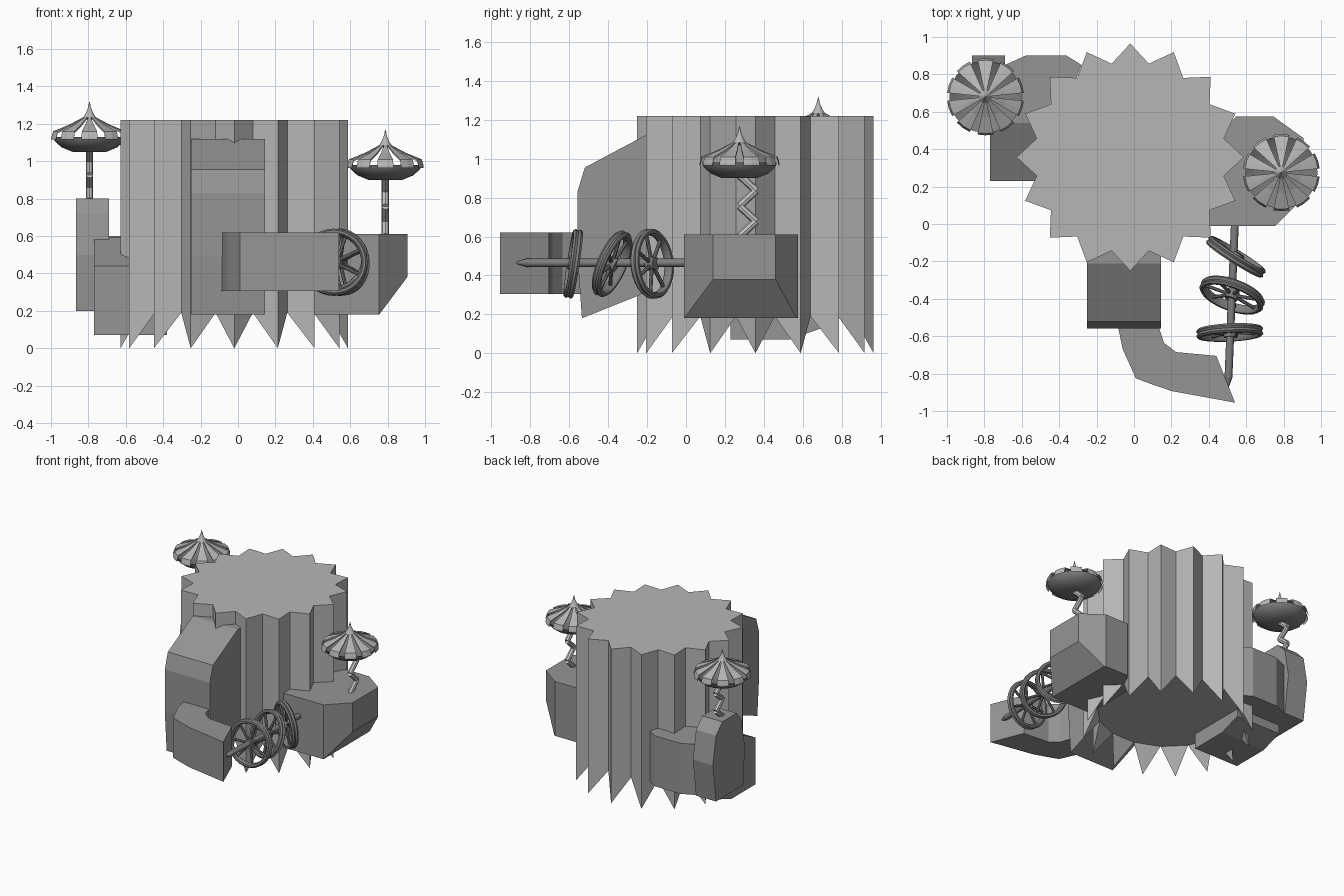
import bpy, bmesh, math
from mathutils import Vector, Matrix

if "Cube" in bpy.data.objects:
    bpy.data.objects.remove(bpy.data.objects["Cube"])


def material(name, v):
    m = bpy.data.materials.new(name)
    m.diffuse_color = (v, v, v, 1)
    m.use_nodes = True
    m.node_tree.nodes["Principled BSDF"].inputs["Base Color"].default_value = m.diffuse_color
    return m


PALE = material("pale grey", 0.56)
LIGHT = material("light grey", 0.47)
MID = material("mid grey", 0.30)
DARK = material("dark grey", 0.21)


def finish(bm, name, mat, smooth=None):
    bmesh.ops.recalc_face_normals(bm, faces=bm.faces[:])
    me = bpy.data.meshes.new(name)
    bm.to_mesh(me)
    bm.free()
    me.materials.append(mat)
    ob = bpy.data.objects.new(name, me)
    bpy.context.collection.objects.link(ob)
    if smooth:
        bpy.ops.object.select_all(action='DESELECT')
        ob.select_set(True)
        bpy.context.view_layer.objects.active = ob
        bpy.ops.object.shade_smooth_by_angle(angle=math.radians(smooth))
    return ob


def prism(name, pts, axis, a, b, mat, cut=None):
    """Outline extruded along x (pts are y,z) or z (pts are x,y); cut = (point, normal)."""
    put = (lambda p, t: (t, p[0], p[1])) if axis == 'x' else (lambda p, t: (p[0], p[1], t))
    bm = bmesh.new()
    lo = [bm.verts.new(put(p, a)) for p in pts]
    hi = [bm.verts.new(put(p, b)) for p in pts]
    bm.faces.new(lo)
    bm.faces.new(hi)
    n = len(pts)
    for i in range(n):
        j = (i + 1) % n
        bm.faces.new((lo[i], lo[j], hi[j], hi[i]))
    if cut:
        r = bmesh.ops.bisect_plane(bm, geom=bm.verts[:] + bm.edges[:] + bm.faces[:],
                                   plane_co=cut[0], plane_no=cut[1], clear_outer=True)
        edges = [e for e in r['geom_cut'] if isinstance(e, bmesh.types.BMEdge)]
        bmesh.ops.contextual_create(bm, geom=edges)
    return finish(bm, name, mat)


def rod(bm, p, q, r1, r2, seg=8):
    p, q = Vector(p), Vector(q)
    d = q - p
    m = Matrix.Translation((p + q) / 2) @ d.to_track_quat('Z', 'Y').to_matrix().to_4x4()
    bmesh.ops.create_cone(bm, cap_ends=True, segments=seg, radius1=r1, radius2=r2,
                          depth=d.length, matrix=m)


def lathe(bm, prof, seg, closed=False):
    rings = [[bm.verts.new((r * math.cos(2 * math.pi * i / seg),
                            r * math.sin(2 * math.pi * i / seg), z)) for i in range(seg)]
             for r, z in prof]
    for k in range(len(rings) if closed else len(rings) - 1):
        a, b = rings[k], rings[(k + 1) % len(rings)]
        for i in range(seg):
            j = (i + 1) % seg
            bm.faces.new((a[i], a[j], b[j], b[i]))
    return rings


# pleated drum with spikes hanging from the pleat tips
CX, CY = -0.02, 0.357
bm = bmesh.new()
top, bot = [], []
for i in range(32):
    a = math.pi * i / 16
    r, z = (0.608, 0) if i % 2 == 0 else (0.51, 0.19)
    x, y = CX + r * math.cos(a), CY + r * math.sin(a)
    top.append(bm.verts.new((x, y, 1.22)))
    bot.append(bm.verts.new((x, y, z)))
bm.faces.new(top)
bm.faces.new(bot[1::2])
for i in range(32):
    j = (i + 1) % 32
    bm.faces.new((bot[i], bot[j], top[j], top[i]))
    if i % 2 == 0:
        bm.faces.new((bot[i - 1], bot[i], bot[j]))
finish(bm, "pleated_drum", LIGHT)

# front arms
prism("front_upright_arm", [(-0.1, 1.12), (-0.21, 1.12), (-0.52, 0.955), (-0.558, 0.83),
                            (-0.558, 0.5), (-0.535, 0.18), (-0.235, 0.30), (-0.1, 0.4)],
      'x', -0.25, 0.145, MID)
prism("front_side_arm", [(-0.09, -0.53), (-0.06, -0.67), (0.01, -0.825), (0.09, -0.855),
                         (0.2, -0.893), (0.54, -0.955), (0.44, -0.705), (0.225, -0.685),
                         (0.16, -0.635), (0.125, -0.53)], 'z', 0.305, 0.62, MID)

# right block with a sloped lower corner
prism("right_block", [(0.4, -0.01), (0.755, -0.01), (0.905, 0.14), (0.905, 0.46),
                      (0.745, 0.575), (0.545, 0.575), (0.4, 0.4)], 'z', 0.18, 0.61, MID,
      ((0.905, 0, 0.38), (0.2, 0, -0.15)))

# left and back blocks
prism("left_block", [(0.23, 0.07), (0.23, 0.44), (0.54, 0.595), (0.7, 0.595),
                     (0.7, 0.13), (0.53, 0.07)], 'x', -0.77, -0.38, MID)
prism("back_block", [(-0.28, 0.85), (-0.36, 0.9), (-0.58, 0.9), (-0.69, 0.85), (-0.74, 0.75),
                     (-0.74, 0.6), (-0.4, 0.55)], 'z', 0.2, 0.6, MID)
prism("back_column", [(0.52, 0.2), (0.5, 0.5), (0.54, 0.72), (0.6, 0.8), (0.78, 0.8),
                      (0.86, 0.72), (0.9, 0.5), (0.86, 0.2)], 'x', -0.865, -0.69, MID)

# axle and three tilted spoked wheels
bm = bmesh.new()
rod(bm, (0.54, 0.02, 0.465), (0.505, -0.82, 0.465), 0.021, 0.021, 12)
rod(bm, (0.505, -0.82, 0.465), (0.502, -0.87, 0.465), 0.021, 0.006, 12)
finish(bm, "axle", DARK, 40)
RIM = [(0.148, -0.012), (0.156, -0.024), (0.17, -0.024), (0.18, -0.013), (0.172, 0),
       (0.18, 0.013), (0.17, 0.024), (0.156, 0.024), (0.148, 0.012)]
for k, (c, nrm) in enumerate([((0.512, -0.58, 0.46), (-0.05, 1, -0.15)),
                              ((0.525, -0.38, 0.46), (0.32, 0.88, -0.38)),
                              ((0.545, -0.175, 0.46), (0.53, 0.84, 0.08))]):
    bm = bmesh.new()
    lathe(bm, RIM, 32, True)
    rod(bm, (0, 0, -0.025), (0, 0, 0.025), 0.034, 0.034, 16)
    for i in range(7):
        a = 2 * math.pi * i / 7
        d = Vector((math.cos(a), math.sin(a), 0))
        rod(bm, d * 0.025, d * 0.155, 0.01, 0.01)
    ob = finish(bm, "wheel_%d" % (k + 1), DARK, 35)
    ob.matrix_world = (Matrix.Translation(c)
                       @ Vector(nrm).to_track_quat('Z', 'Y').to_matrix().to_4x4())


def parasol(side, x, y, z, base):
    """z is the rim height; base is the foot of the zigzag post."""
    place = Matrix.Translation((x, y, z))
    # shallow bowl
    bm = bmesh.new()
    rings = lathe(bm, [(0.09, -0.075), (0.15, -0.05), (0.185, -0.018), (0.193, 0.005),
                       (0.175, -0.005), (0.08, -0.055)], 30)
    bm.faces.new(rings[0])
    bm.faces.new(rings[-1])
    finish(bm, side + "_parasol_bowl", DARK, 40).matrix_world = place
    # ten separate roof panels with gaps between them
    bm = bmesh.new()
    for i in range(10):
        mid = -math.pi / 2 + 2 * math.pi * i / 10
        grid = []
        for r, h in ((0.206, 0), (0.196, 0.035), (0.11, 0.07), (0.025, 0.115)):
            grid.append([[bm.verts.new((r * math.cos(mid + s), r * math.sin(mid + s), h - t))
                          for s in (-0.21, 0, 0.21)] for t in (0, 0.01)])
        for g, h in zip(grid, grid[1:]):
            for t in (0, 1):
                for s in (0, 1):
                    bm.faces.new((g[t][s], g[t][s + 1], h[t][s + 1], h[t][s]))
            for s in (0, 2):
                bm.faces.new((g[0][s], h[0][s], h[1][s], g[1][s]))
        for g in (grid[0], grid[-1]):
            for s in (0, 1):
                bm.faces.new((g[0][s], g[0][s + 1], g[1][s + 1], g[1][s]))
    finish(bm, side + "_parasol_panels", LIGHT).matrix_world = place
    # pointed finial
    bm = bmesh.new()
    lathe(bm, [(0.0005, 0.195), (0.01, 0.155), (0.022, 0.128), (0.035, 0.108), (0.0005, 0.095)], 16)
    finish(bm, side + "_parasol_finial", LIGHT, 40).matrix_world = place
    # zigzag post
    bm = bmesh.new()
    n = 4
    path = [(x, y + (0.0 if i % 2 == 0 else 0.085), base + (z - 0.06 - base) * i / n)
            for i in range(n + 1)]
    for p, q in zip(path, path[1:]):
        rod(bm, p, q, 0.02, 0.02)
    finish(bm, side + "_zigzag_post", PALE, 40)


parasol("right", 0.788, 0.275, 0.975, 0.6)
parasol("left", -0.794, 0.68, 1.125, 0.79)
